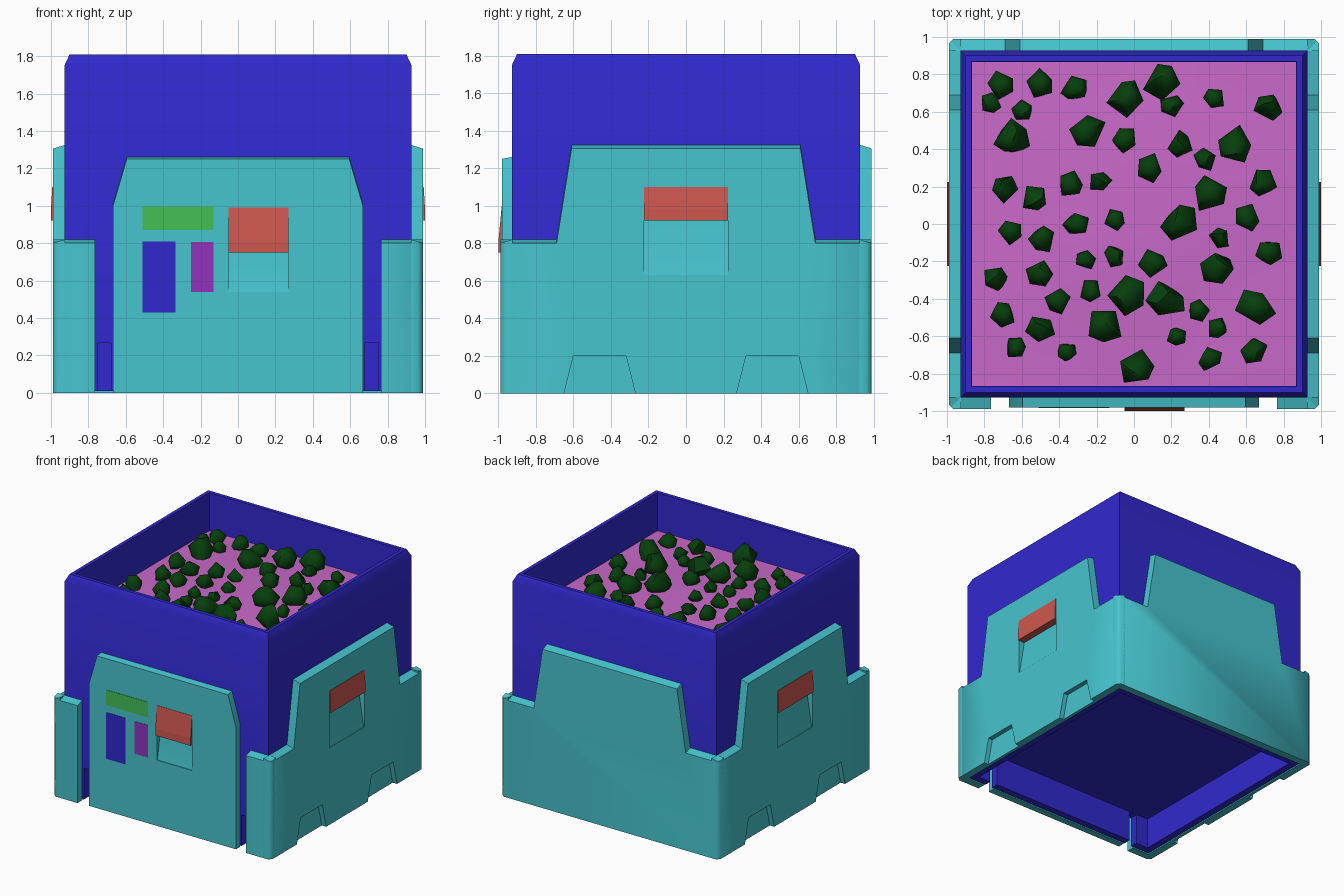
import bpy, bmesh, math, random
from mathutils import Matrix, Vector

if "Cube" in bpy.data.objects:
    bpy.data.objects.remove(bpy.data.objects["Cube"])

random.seed(4)


def material(name, srgb):
    m = bpy.data.materials.new(name)
    m.diffuse_color = [(c / 255) ** 2.2 for c in srgb] + [1]
    m.use_nodes = True
    m.node_tree.nodes["Principled BSDF"].inputs["Base Color"].default_value = m.diffuse_color
    return m


TEAL = material("teal", (72, 195, 205))
BLUE = material("blue", (52, 45, 205))
PINK = material("pink", (200, 105, 200))
DARK_GREEN = material("dark_green", (15, 65, 20))
RED = material("red", (205, 88, 80))
GREEN = material("green", (70, 190, 88))
PURPLE = material("purple", (144, 55, 188))


def finish(name, bm, mat=None):
    bmesh.ops.recalc_face_normals(bm, faces=bm.faces)
    me = bpy.data.meshes.new(name)
    bm.to_mesh(me)
    bm.free()
    ob = bpy.data.objects.new(name, me)
    bpy.context.collection.objects.link(ob)
    if mat:
        me.materials.append(mat)
    return ob


def smooth(ob, degrees):
    bpy.ops.object.select_all(action='DESELECT')
    ob.select_set(True)
    bpy.context.view_layer.objects.active = ob
    bpy.ops.object.shade_smooth_by_angle(angle=math.radians(degrees))


# Each wall is described as (u along wall, d outwards, z) and turned into place
FRONT, RIGHT, BACK, LEFT = 0, 90, 180, 270


def place(u, d, z, side):
    return Matrix.Rotation(math.radians(side), 4, 'Z') @ Vector((u, -d, z))


def prism(name, rings, side, mat=None, corner=0):
    """Solid between two rings; corner chamfers its outer vertical ends at |u| = 0.99."""
    bm = bmesh.new()
    a, b = [[bm.verts.new(Vector(p)) for p in ring] for ring in rings]
    n = len(a)
    bm.faces.new(a)
    bm.faces.new(b)
    for i in range(n):
        j = (i + 1) % n
        bm.faces.new((a[i], a[j], b[j], b[i]))
    if corner:
        edges = [e for e in bm.edges if all(v in b for v in e.verts)
                 and abs(e.verts[0].co.x + e.verts[1].co.x) > 1.97]
        bmesh.ops.recalc_face_normals(bm, faces=bm.faces)
        bmesh.ops.bevel(bm, geom=edges, offset=corner, segments=1, affect='EDGES')
    for v in bm.verts:
        v.co = place(*v.co, side)
    return finish(name, bm, mat)


def outline(name, pts, d0, d1, side, mat=None, drop=0, corner=0):
    """Wall outline of (u, z) points given a thickness; drop slopes its top outwards."""
    return prism(name, [[(u, d0, z) for u, z in pts],
                        [(u, d1, z - drop if z > 0.01 else z) for u, z in pts]],
                 side, mat, corner)


def section(name, pts, u0, u1, side, mat=None):
    """Wall cross-section of (d, z) points run along the wall."""
    return prism(name, [[(u, d, z) for d, z in pts] for u in (u0, u1)], side, mat)


def rect(u0, u1, z0, z1):
    return [(u0, z0), (u1, z0), (u1, z1), (u0, z1)]


def cut(ob, cutter):
    cutter.hide_render = True
    mod = ob.modifiers.new("cut", 'BOOLEAN')
    mod.operation, mod.object, mod.solver = 'DIFFERENCE', cutter, 'EXACT'
    bpy.context.view_layer.objects.active = ob
    bpy.ops.object.modifier_apply(modifier=mod.name)
    bpy.data.objects.remove(cutter)


def handle(wall, name, u0, u1, z0, zm, z1, face, side):
    """Sloping pocket with a flap over its upper part."""
    cut(wall, section("pocket_cutter", [(1.1, z1), (0.937, z1), (0.937, zm),
                                        (face - 0.005, z0), (1.1, z0)], u0, u1, side))
    section(name, [(0.93, z1), (face + 0.003, z1), (1.0, zm + 0.06), (1.0, zm),
                   (0.93, zm)], u0, u1, side, RED)


# Open-topped inner bin with a recessed underside
bm = bmesh.new()
loops = []
for r, z in [(0.865, 0.27), (0.865, 0.01), (0.928, 0.01), (0.928, 1.75),
             (0.9, 1.81), (0.87, 1.81), (0.865, 1.4)]:
    loops.append([bm.verts.new((sx * r, sy * r, z))
                  for sx, sy in ((-1, -1), (1, -1), (1, 1), (-1, 1))])
for lo, hi in zip(loops, loops[1:]):
    for i in range(4):
        j = (i + 1) % 4
        bm.faces.new((lo[i], lo[j], hi[j], hi[i]))
bm.faces.new(loops[0])
bm.faces.new(loops[-1])
bin_body = finish("bin_body", bm, BLUE)
for s in (-1, 1):
    cut(bin_body, outline("slot_cutter", rect(s * 0.715 - 0.035, s * 0.715 + 0.035, -0.1, 0.265),
                          0.8, 1.0, FRONT))
smooth(bin_body, 35)

# Side and back cladding, stepped down at the corners
STEPPED = [(-0.99, 0), (0.99, 0), (0.99, 0.82), (0.69, 0.82), (0.61, 1.325),
           (-0.61, 1.325), (-0.69, 0.82), (-0.99, 0.82)]
INNER = 0.925
smooth(outline("back_cladding", STEPPED, INNER, 0.99, BACK, TEAL, 0.02, 0.025), 50)
for side, label in ((RIGHT, "right"), (LEFT, "left")):
    wall = outline(label + "_cladding", STEPPED, INNER, 0.99, side, TEAL, 0.02, 0.025)
    for s in (-1, 1):
        foot = [(s * u, z) for u, z in ((0.25, -0.1), (0.27, 0), (0.32, 0.2),
                                        (0.6, 0.2), (0.65, 0), (0.67, -0.1))]
        cut(wall, outline("foot_cutter", foot, 0.95, 1.1, side))
    handle(wall, label + "_flap", -0.225, 0.225, 0.63, 0.92, 1.1, 0.99, side)
    smooth(wall, 50)

# Front panel and corner posts
front = outline("front_panel", [(-0.668, 0), (0.668, 0), (0.668, 1.01), (0.595, 1.26),
                                (-0.595, 1.26), (-0.668, 1.01)], INNER, 0.98, FRONT, TEAL, 0.01)
handle(front, "front_flap", -0.05, 0.27, 0.54, 0.75, 0.99, 0.98, FRONT)
smooth(front, 50)
for s, label in ((-1, "left"), (1, "right")):
    smooth(outline(label + "_corner_post", [(s * u, z) for u, z in rect(0.765, 0.99, 0, 0.82)],
                   INNER, 0.99, FRONT, TEAL, 0.02, 0.025), 50)

# Coloured plates on the front panel
for name, box, mat in (("green_plate", (-0.51, -0.13, 0.87, 0.995), GREEN),
                       ("blue_plate", (-0.51, -0.335, 0.43, 0.81), BLUE),
                       ("purple_plate", (-0.25, -0.13, 0.54, 0.805), PURPLE)):
    outline(name, rect(*box), 0.97, 0.983, FRONT, mat)


# Gently uneven fill
def fill_height(x, y):
    return 1.5 + 0.03 * (1 - x * x / 0.76) * (1 - y * y / 0.76)


bm = bmesh.new()
bmesh.ops.create_grid(bm, x_segments=8, y_segments=8, size=0.868)
for v in bm.verts:
    v.co.z = fill_height(v.co.x, v.co.y)
    if max(abs(v.co.x), abs(v.co.y)) < 0.85:
        v.co.z += random.uniform(-0.01, 0.01)
fill = finish("fill_surface", bm, PINK)
if fill.data.polygons[0].normal.z < 0:
    fill.data.flip_normals()
smooth(fill, 30)

# Chunks of ore scattered on the fill, grouped by size
BIG = [(-.65, .46), (-.26, .5), (.15, .77), (-.04, .68), (.41, .16), (.54, .42),
       (.25, .01), (.45, -.24), (-.17, -.55), (-.04, -.38), (.17, -.41), (.65, -.45), (.02, -.77)]
MEDIUM = [(-.71, .74), (-.5, .75), (-.31, .72), (-.05, .45), (.25, .42), (.09, .3), (.69, .22),
          (-.34, .21), (-.7, .19), (-.53, .14), (-.66, -.04), (-.49, -.08), (-.3, 0),
          (.72, -.15), (-.7, -.48), (.4, -.72), (.64, -.68), (.1, -.21), (.6, .04),
          (-.5, -.27), (-.74, -.3), (-.41, -.41), (-.5, -.56), (.72, .63)]
SMALL = [(-.77, .65), (-.59, .61), (.2, .63), (.43, .67), (.38, .34), (-.18, .23), (-.1, .02),
         (.46, -.07), (-.26, -.19), (-.1, -.17), (-.23, -.36), (.34, -.46), (.45, -.56),
         (.23, -.6), (-.36, -.68), (-.63, -.66)]
for size, r, spots in (("big", 0.102, BIG), ("medium", 0.074, MEDIUM), ("small", 0.06, SMALL)):
    for x, y in spots:
        bm = bmesh.new()
        turn = random.uniform(0, 6.28)
        for ring, (n, k, h) in enumerate(((5, 0.7, -0.6), (5, 1.0, 0.1), (3, 0.5, 0.85))):
            for i in range(n):
                a = turn + ring * 0.5 + (i + random.uniform(-0.25, 0.25)) * 2 * math.pi / n
                q = r * k * random.uniform(0.8, 1.15)
                bm.verts.new((x + q * math.cos(a), y + q * math.sin(a),
                              fill_height(x, y) + r * (h + 0.4 + random.uniform(-0.15, 0.15))))
        hull = bmesh.ops.convex_hull(bm, input=bm.verts)
        loose = {g for g in hull["geom_interior"] + hull["geom_unused"]
                 if isinstance(g, bmesh.types.BMVert)}
        bmesh.ops.delete(bm, geom=list(loose), context='VERTS')
        smooth(finish(size + "_ore_chunk", bm, DARK_GREEN), 60)
